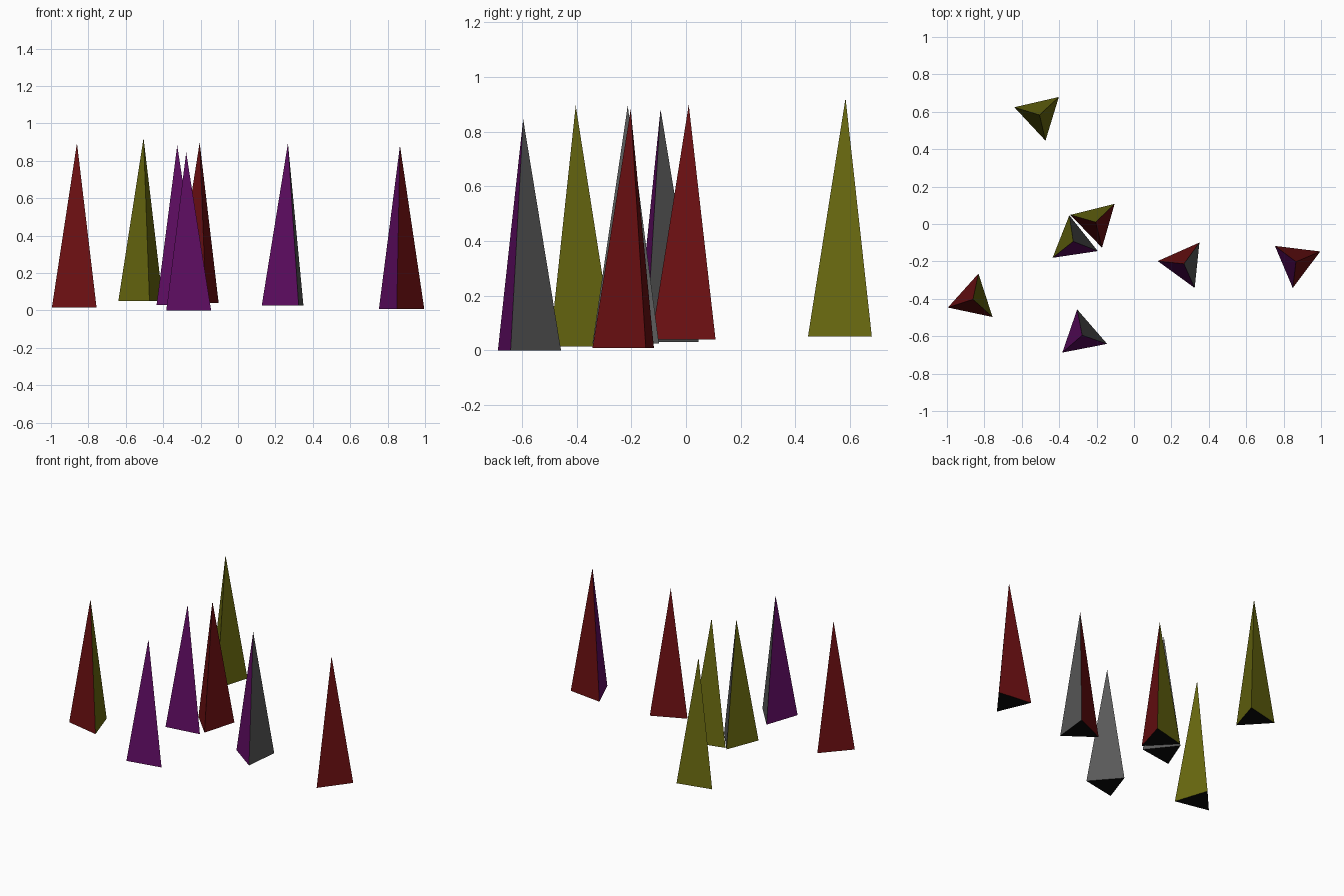
import bpy, bmesh
from math import radians, cos, sin, tau
from mathutils import Vector

if "Cube" in bpy.data.objects:
    bpy.data.objects.remove(bpy.data.objects["Cube"])

RADIUS = 0.141


def material(name, colour):
    m = bpy.data.materials.new(name)
    m.diffuse_color = (*colour, 1)
    m.use_nodes = True
    m.node_tree.nodes["Principled BSDF"].inputs["Base Color"].default_value = m.diffuse_color
    return m


# Shared paints: sides by colour, underside black
MATS = {
    "r": material("red", (0.15, 0.005, 0.006)),
    "y": material("yellow", (0.14, 0.14, 0.005)),
    "p": material("purple", (0.12, 0.004, 0.13)),
    "g": material("grey", (0.10, 0.10, 0.10)),
    "k": material("black", (0.003, 0.003, 0.003)),
}


def spike(name, x, y, z0, z1, angle, sides):
    """Three-sided spike; sides gives the paint of each face, from the first corner on."""
    bm = bmesh.new()
    base = []
    for i in range(3):
        a = radians(angle) + i * tau / 3
        base.append(bm.verts.new((RADIUS * cos(a), RADIUS * sin(a), 0)))
    tip = bm.verts.new((0, 0, z1 - z0))
    keys = sorted(set(sides)) + ["k"]
    for i, key in enumerate(sides):
        face = bm.faces.new((base[i], base[(i + 1) % 3], tip))
        face.material_index = keys.index(key)
    under = bm.faces.new(base[::-1])
    under.material_index = keys.index("k")
    mesh = bpy.data.meshes.new(name)
    for key in keys:
        mesh.materials.append(MATS[key])
    bm.to_mesh(mesh)
    bm.free()
    ob = bpy.data.objects.new(name, mesh)
    ob.location = Vector((x, y, z0))
    bpy.context.collection.objects.link(ob)


# name, x, y, base height, tip height, first corner angle, side paints
SPIKES = [
    ("spike_back", -0.505, 0.583, 0.05, 0.922, 43, "yyy"),
    ("spike_middle_right", -0.205, 0.010, 0.04, 0.898, 44, "yrr"),
    ("spike_middle_left", -0.325, -0.093, 0.03, 0.882, 98.5, "ypg"),
    ("spike_far_left", -0.861, -0.403, 0.015, 0.895, 78, "rry"),
    ("spike_front", -0.277, -0.595, 0.0, 0.845, 101, "ppg"),
    ("spike_centre_right", 0.267, -0.213, 0.025, 0.895, 54, "rpg"),
    ("spike_far_right", 0.866, -0.202, 0.008, 0.882, 23, "rpr"),
]
for args in SPIKES:
    spike(*args)
